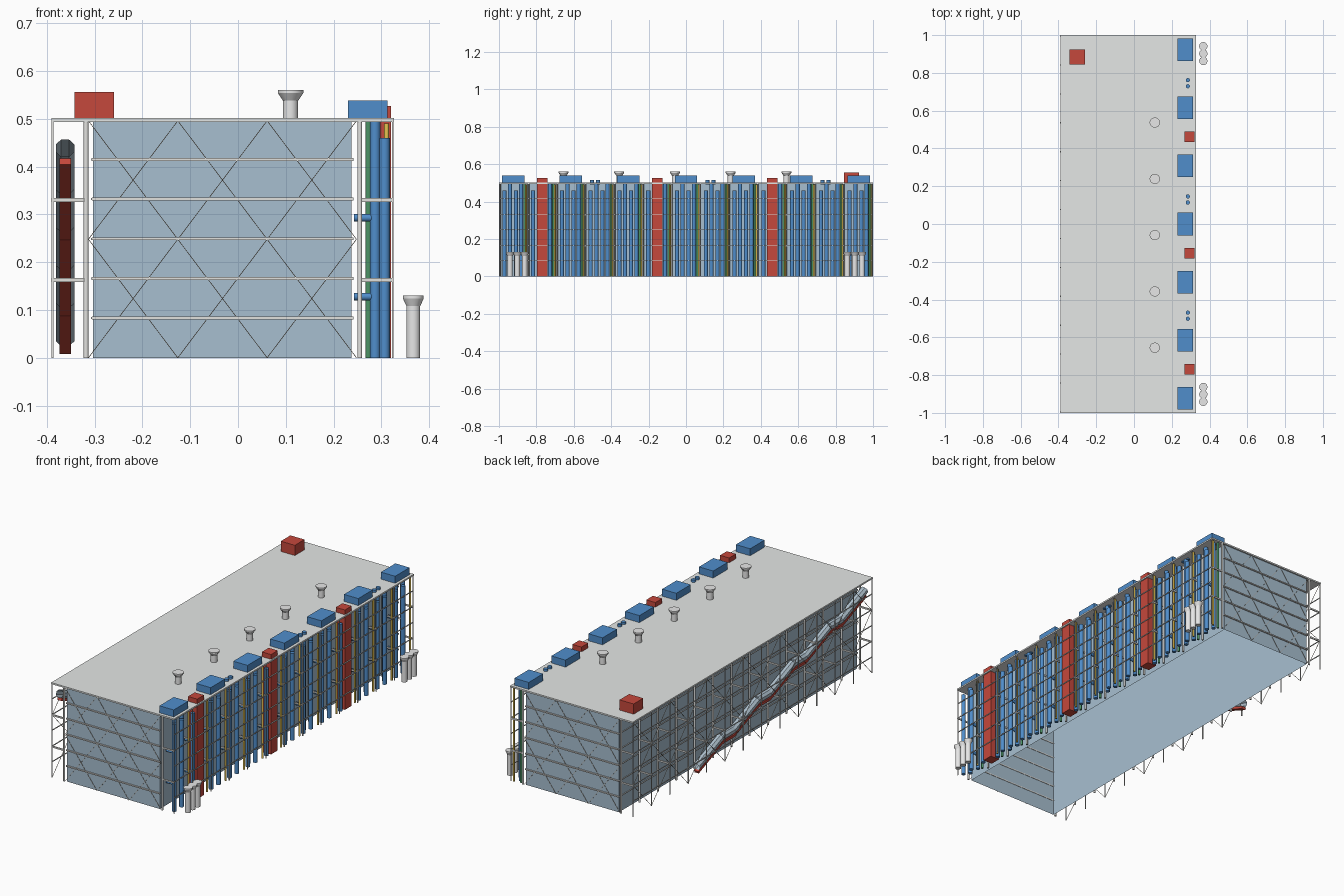
import bpy, bmesh, math
from mathutils import Vector, Matrix

if "Cube" in bpy.data.objects:
    bpy.data.objects.remove(bpy.data.objects["Cube"], do_unlink=True)


def material(name, r, g, b):
    m = bpy.data.materials.new(name)
    m.use_nodes = True
    m.diffuse_color = (r, g, b, 1)
    m.node_tree.nodes["Principled BSDF"].inputs["Base Color"].default_value = (r, g, b, 1)
    return m


GLASS = material("blue grey glass", .39, .52, .63)
ROOF = material("roof grey", .78, .80, .79)
STEEL = material("pale steel", .76, .76, .74)
ROD = material("tan steel", .50, .44, .36)
WHITE = material("white vent", .86, .86, .86)
BLUE = material("duct blue", .08, .27, .60)
RED = material("lift red", .56, .065, .045)
GREEN = material("pipe green", .07, .29, .13)
YELLOW = material("pipe yellow", .80, .55, .08)
TUBE = material("tube glass", .42, .52, .60)


class Part:
    """Collects simple solids into one named object."""

    def __init__(self, name, mat):
        self.name, self.mat, self.bm = name, mat, bmesh.new()

    def box(self, x0, x1, y0, y1, z0, z1):
        m = Matrix.Translation(((x0 + x1) / 2, (y0 + y1) / 2, (z0 + z1) / 2))
        m = m @ Matrix.Diagonal((x1 - x0, y1 - y0, z1 - z0, 1))
        bmesh.ops.create_cube(self.bm, size=1, matrix=m)

    def rod(self, a, b, r, sides=4, r2=None, caps=True):
        a, b = Vector(a), Vector(b)
        d = b - a
        turn = d.to_track_quat('Z', 'Y').to_matrix().to_4x4()
        turn = turn @ Matrix.Rotation(math.pi / sides, 4, 'Z')
        bmesh.ops.create_cone(self.bm, cap_ends=caps, segments=sides, radius1=r,
                              radius2=r if r2 is None else r2, depth=d.length,
                              matrix=Matrix.Translation((a + b) / 2) @ turn)

    def beam(self, a, b, width, height):
        a, b = Vector(a), Vector(b)
        d = b - a
        turn = Matrix.Rotation(math.atan2(d.z, d.y), 4, 'X')
        m = Matrix.Translation((a + b) / 2) @ turn
        bmesh.ops.create_cube(self.bm, size=1,
                              matrix=m @ Matrix.Diagonal((width, d.length, height, 1)))

    def done(self, smooth=False):
        me = bpy.data.meshes.new(self.name)
        self.bm.to_mesh(me)
        self.bm.free()
        me.materials.append(self.mat)
        ob = bpy.data.objects.new(self.name, me)
        bpy.context.scene.collection.objects.link(ob)
        if smooth:
            bpy.ops.object.select_all(action='DESELECT')
            ob.select_set(True)
            bpy.context.view_layer.objects.active = ob
            bpy.ops.object.shade_smooth_by_angle(angle=math.radians(40))


BAYS = 13
PITCH = 2 / BAYS
FLOOR = .083
frames = [-.995 + 1.99 * i / BAYS for i in range(BAYS + 1)]
centres = [(i - 6) * PITCH for i in range(BAYS)]
WEST, EAST = -.388, .324

# Main volume, open underneath, and roof
part = Part("glass_hall", GLASS)
part.box(-.303, .238, -.992, .992, 0, .496)
floor = [f for f in part.bm.faces if f.calc_center_median().z < .01]
bmesh.ops.delete(part.bm, geom=floor, context='FACES_ONLY')
part.done()
part = Part("roof_slab", ROOF)
part.box(-.39, .327, -1, 1, .494, .502)
part.done()

# Main columns with brackets out to the slender outer ties
cols = Part("main_columns", STEEL)
arms = Part("column_brackets", STEEL)
ties = Part("outer_ties", STEEL)
for y in frames:
    for inner, outer in ((-.318, WEST), (.255, EAST)):
        cols.rod((inner, y, 0), (inner, y, .496), .005, 16)
        ties.box(outer - .002, outer + .002, y - .002, y + .002, 0, .496)
        lo, hi = sorted((inner, outer))
        for z in (.163, .33):
            arms.box(lo - .003, hi + .002, y - .003, y + .003, z - .004, z + .004)
cols.done(True)
arms.done()
ties.done()

# Floor beams on the end walls and rails on the long sides
beams = Part("end_wall_beams", STEEL)
rails = Part("side_rails", STEEL)
for k in range(1, 6):
    z = k * FLOOR
    for s in (-1, 1):
        beams.box(-.306, .242, s * .994 - .004, s * .994 + .004, z - .003, z + .003)
    for x in (WEST, -.306, EAST):
        rails.box(x - .0018, x + .0018, -.995, .995, z - .002, z + .002)
beams.done()
rails.done()

# Crossed rods on the end walls
braces = Part("end_wall_braces", ROD)
xs = [-.313 + i * .187 for i in range(4)]
for s in (-1, 1):
    for a, b in zip(xs, xs[1:]):
        for z in (0, .248):
            braces.rod((a, s * .996, z), (b, s * .996, z + .248), .001)
            braces.rod((a, s * .996, z + .248), (b, s * .996, z), .001)
braces.done()

# Zigzag rods on the open long side
braces = Part("side_braces", ROD)
for i, (a, b) in enumerate(zip(frames, frames[1:])):
    for j in range(3):
        z0, z1 = j * .165, (j + 1) * .165
        if (i + j) % 2:
            z0, z1 = z1, z0
        braces.rod((WEST, a, z0), (WEST, b, z1), .0012)
braces.done()

# Service side: ducts, pipes, lift shafts and their roof plant
ducts = Part("blue_ducts", BLUE)
stubs = Part("duct_branches", BLUE)
plant = Part("roof_air_units", BLUE)
caps = Part("roof_duct_caps", BLUE)
lifts = Part("lift_shafts", RED)
greens = Part("green_pipes", GREEN)
yellows = Part("yellow_pipes", YELLOW)
for i, y in enumerate(centres):
    lift = i % 4 == 1
    if lift:
        lifts.box(.267, .32, y - .028, y + .028, 0, .527)
    for j, off in enumerate((-.048, -.018, .014, .042)):
        if lift and abs(off) < .04:
            continue
        x, top = (.287, .494) if j % 2 else (.307, .46)
        ducts.rod((x, y + off, 0), (x, y + off, top), .011, 16)
    for z in (.128, .293):
        stubs.rod((.243, y - .018, z), (.282, y - .018, z), .008, 16)
    greens.rod((.273, y + .06, 0), (.273, y + .06, .494), .0062, 16)
    yellows.rod((.311, y + .068, 0), (.311, y + .068, .49), .005, 16)
    if i % 2 == 0:
        plant.box(.23, .313, y - .06, y + .06, .5, .539)
    if i % 4 == 3:
        for off in (-.04, -.008):
            caps.rod((.285, y + off, .49), (.285, y + off, .514), .011, 16)
for p in (ducts, stubs, greens, yellows, caps):
    p.done(True)
plant.done()
lifts.done()

# Stair head on the roof
part = Part("roof_stair_head", RED)
part.box(-.342, -.26, .845, .925, .5, .556)
part.done()


# Flared vents on the roof and on the ground
def vent(part, x, y, z, top, r, flare):
    part.rod((x, y, z), (x, y, top - .022), r, 20)
    part.rod((x, y, top - .022), (x, y, top - .006), r, 20, flare)
    part.rod((x, y, top - .006), (x, y, top), flare, 20)


part = Part("roof_vents", WHITE)
for i in range(5):
    vent(part, .11, -.655 + i * .298, .5, .56, .016, .027)
part.done(True)
part = Part("ground_vents", WHITE)
for s in (-1, 1):
    for y in (.863, .902, .941):
        vent(part, .367, s * y, 0, .13, .0145, .022)
part.done(True)

# Escalator: five sloping flights joined by level landings
path = [Vector((-.362, .43, .042))]
for i in range(5):
    path.append(path[-1] + Vector((0, -.2, .0794)))
    if i < 4:
        path.append(path[-1] + Vector((0, -.1, 0)))
tube = Part("escalator_tube", TUBE)
deck = Part("escalator_deck", RED)
drop = Vector((0, 0, -.028))
for a, b in zip(path, path[1:]):
    tube.rod(a, b, .021, 8, caps=False)
    deck.beam(a + drop, b + drop, .024, .013)
tube.done()
deck.done()
